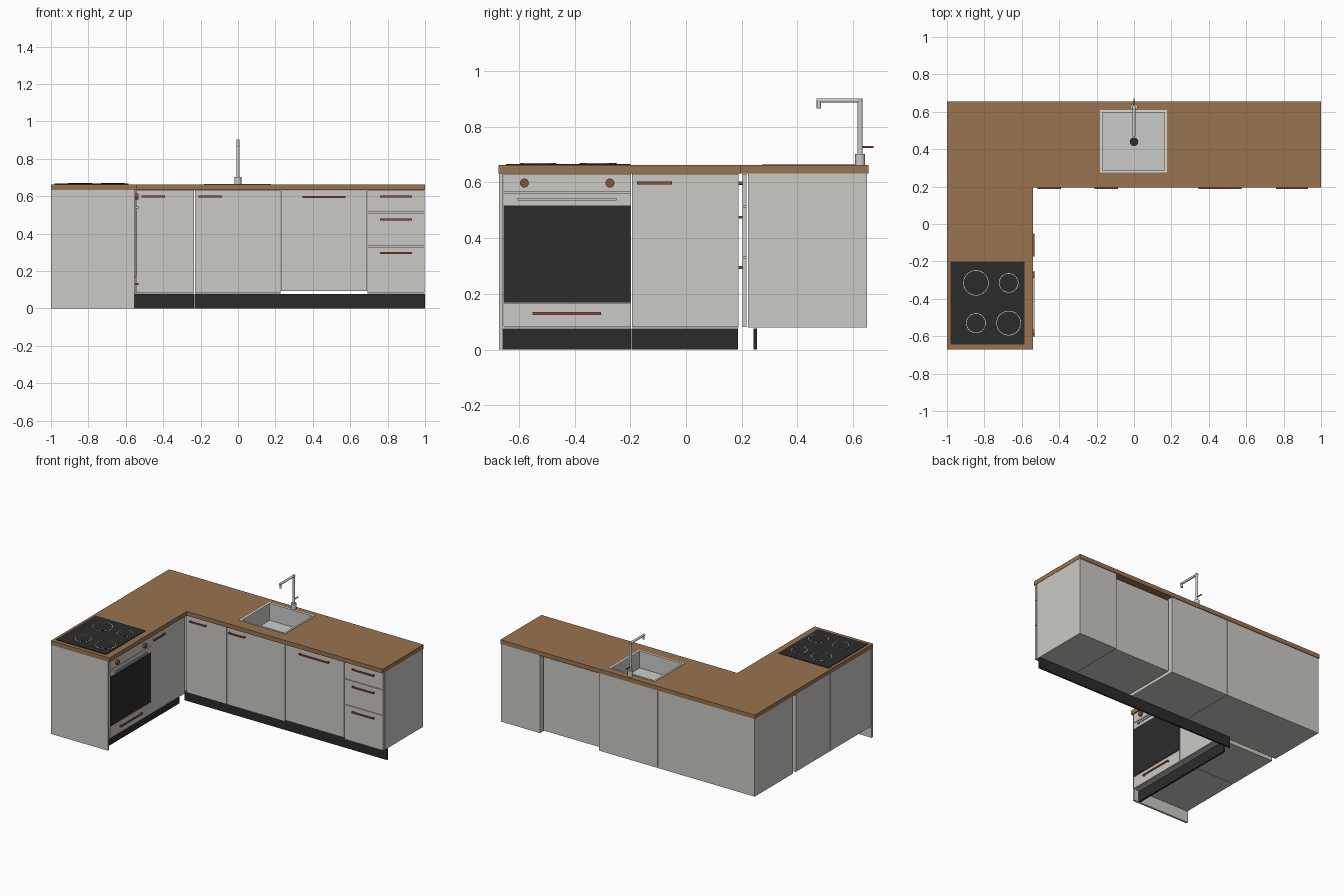
import bpy, bmesh, math
from mathutils import Vector

if "Cube" in bpy.data.objects:
    bpy.data.objects.remove(bpy.data.objects["Cube"])


def material(name, r, g, b):
    m = bpy.data.materials.new(name)
    m.diffuse_color = (r, g, b, 1)
    m.use_nodes = True
    m.node_tree.nodes["Principled BSDF"].inputs["Base Color"].default_value = m.diffuse_color
    return m


CABINET = material("warm light grey", 0.60, 0.59, 0.56)
WOOD = material("wood brown", 0.32, 0.175, 0.08)
BLACK = material("soft black", 0.024, 0.024, 0.024)
COPPER = material("dark copper", 0.25, 0.085, 0.045)
STEEL = material("steel", 0.60, 0.60, 0.59)
RIM = material("bright steel", 0.70, 0.70, 0.69)


def finish(name, bm, mat):
    mesh = bpy.data.meshes.new(name)
    bm.to_mesh(mesh)
    bm.free()
    mesh.materials.append(mat)
    ob = bpy.data.objects.new(name, mesh)
    bpy.context.collection.objects.link(ob)
    return ob


def box(name, x, y, z, mat, open_top=False, inward=False):
    """Box from (min, max) ranges, optionally without its lid."""
    bm = bmesh.new()
    bmesh.ops.create_cube(bm, size=1)
    for v in bm.verts:
        v.co = [r[0] if c < 0 else r[1] for c, r in zip(v.co, (x, y, z))]
    if open_top:
        bm.normal_update()
        lid = [f for f in bm.faces if f.normal.z > 0.9]
        bmesh.ops.delete(bm, geom=lid, context='FACES')
    if inward:
        bmesh.ops.reverse_faces(bm, faces=bm.faces[:])
    return finish(name, bm, mat)


def rod(name, a, b, radius, mat, sides=24):
    """Smooth capped cylinder from point a to point b."""
    a, b = Vector(a), Vector(b)
    bm = bmesh.new()
    bmesh.ops.create_cone(bm, cap_ends=True, segments=sides, radius1=radius,
                          radius2=radius, depth=(b - a).length)
    turn = Vector((0, 0, 1)).rotation_difference(b - a)
    for v in bm.verts:
        v.co = turn @ v.co + (a + b) / 2
    for f in bm.faces:
        f.smooth = len(f.verts) == 4
    for e in bm.edges:
        e.smooth = all(len(f.verts) == 4 for f in e.link_faces)
    return finish(name, bm, mat)


TOP, BASE, DECK = 0.633, 0.08, 0.663
G = 0.002                      # half gap between fronts
BACK_DOOR = (0.203, 0.217)     # door depth range, back run
SIDE_DOOR = (-0.560, -0.547)   # door depth range, side run


def back_front(name, x0, x1, z0, z1):
    box(name, (x0 + G, x1 - G), BACK_DOOR, (z0 + G, z1 - G), CABINET)


def side_front(name, y0, y1, z0, z1):
    box(name, SIDE_DOOR, (y0 + G, y1 - G), (z0 + G, z1 - G), CABINET)


def back_handle(name, x0, x1, z, h=0.005):
    box(name, (x0, x1), (0.188, 0.194), (z - h, z + h), COPPER)
    for x in (x0 + 0.004, x1 - 0.004):
        box(name + "_post", (x - 0.004, x + 0.004), (0.193, 0.204), (z - h, z + h), COPPER)


def side_handle(name, y0, y1, z, mat=COPPER, h=0.005):
    box(name, (-0.539, -0.533), (y0, y1), (z - h, z + h), mat)
    for y in (y0 + 0.004, y1 - 0.004):
        box(name + "_post", (-0.548, -0.538), (y - 0.004, y + 0.004), (z - h, z + h), mat)


# Back run: carcasses
box("corner_cabinet", (-0.995, -0.234), (0.222, 0.65), (BASE, TOP), CABINET)
box("sink_cabinet", (-0.231, 0.227), (0.222, 0.65), (BASE, TOP), CABINET, open_top=True)
box("dishwasher", (0.238, 0.684), (0.222, 0.625), (BASE + 0.012, 0.615), CABINET)
box("drawer_cabinet", (0.692, 0.998), (0.222, 0.65), (BASE, TOP), CABINET)

# Back run: doors, drawers and handles
back_front("corner_door", -0.548, -0.232, BASE, TOP)
back_front("sink_door", -0.232, 0.229, BASE, TOP)
back_front("dishwasher_door", 0.229, 0.691, 0.09, TOP)
for i, (z0, z1, zh) in enumerate([(BASE, 0.331, 0.295), (0.331, 0.513, 0.475),
                                  (0.513, TOP, 0.598)]):
    back_front(f"drawer_{i}", 0.691, 1.0, z0, z1)
    back_handle(f"drawer_handle_{i}", 0.76, 0.93, zh)
back_handle("corner_handle", -0.515, -0.39, 0.598)
back_handle("sink_handle", -0.21, -0.085, 0.598)
back_handle("dishwasher_handle", 0.345, 0.575, 0.596)

# Side run: carcasses and end panel
box("side_cabinet", (-0.995, -0.562), (-0.194, 0.189), (BASE, TOP), CABINET)
box("oven_body", (-0.995, -0.562), (-0.655, -0.198), (BASE, TOP), CABINET)
box("end_panel", (-1.0, -0.553), (-0.670, -0.656), (0.0, TOP), CABINET)

# Side run: door, oven fronts and handles
side_front("side_door", -0.196, 0.19, BASE, TOP)
side_front("oven_control_panel", -0.657, -0.196, 0.565, TOP)
side_front("oven_door", -0.657, -0.196, 0.167, 0.565)
side_front("oven_drawer", -0.657, -0.196, BASE, 0.167)
box("oven_glass", (-0.548, -0.544), (-0.654, -0.199), (0.17, 0.518), BLACK)
side_handle("side_handle", -0.175, -0.05, 0.598)
side_handle("oven_drawer_handle", -0.55, -0.305, 0.13)
side_handle("oven_handle", -0.605, -0.25, 0.54, STEEL)
for y in (-0.58, -0.273):
    rod("oven_knob", (-0.548, y, 0.598), (-0.532, y, 0.598), 0.016, COPPER)

# Plinths
for x0, x1 in [(-0.59, -0.234), (-0.232, 0.229), (0.231, 1.0)]:
    box("back_plinth", (x0, x1), (0.243, 0.255), (0.0, 0.076), BLACK)
for y0, y1 in [(-0.656, -0.197), (-0.195, 0.187)]:
    box("side_plinth", (-0.602, -0.59), (y0, y1), (0.0, 0.076), BLACK)

# Worktops, with an opening left for the sink
for name, x, y in [("side_worktop", (-1, -0.54), (-0.672, 0.195)),
                   ("corner_worktop", (-1, -0.17), (0.195, 0.655)),
                   ("right_worktop", (0.165, 1), (0.195, 0.655)),
                   ("sink_worktop_front", (-0.17, 0.165), (0.195, 0.285)),
                   ("sink_worktop_back", (-0.17, 0.165), (0.598, 0.655))]:
    box(name, x, y, (TOP, DECK), WOOD)

# Sink: rim frame, bowl and drain
SX, SY = (-0.169, 0.164), (0.286, 0.597)
for x, y in [((-0.182, 0.177), (0.275, SY[0])), ((-0.182, 0.177), (SY[1], 0.609)),
             ((-0.182, SX[0]), SY), ((SX[1], 0.177), SY)]:
    box("sink_rim", x, y, (DECK - 0.001, DECK + 0.003), RIM)
box("sink_bowl", SX, SY, (0.545, DECK + 0.001), STEEL, open_top=True, inward=True)
rod("sink_drain", (0, 0.44, 0.545), (0, 0.44, 0.549), 0.023, BLACK)

# Tap: base, column, arm, spout and lever
rod("tap_base", (0, 0.625, DECK), (0, 0.625, 0.703), 0.018, STEEL)
rod("tap_column", (0, 0.625, 0.70), (0, 0.625, 0.902), 0.009, STEEL)
rod("tap_arm", (0, 0.632, 0.894), (0, 0.468, 0.894), 0.008, STEEL)
rod("tap_spout", (0, 0.477, 0.866), (0, 0.477, 0.896), 0.008, STEEL)
rod("tap_lever", (0, 0.63, 0.727), (0, 0.672, 0.727), 0.004, COPPER, 12)

# Hob with four ringed plates
box("hob", (-0.98, -0.585), (-0.645, -0.2), (DECK, DECK + 0.004), BLACK)
for x, y, r in [(-0.845, -0.315, 0.068), (-0.67, -0.315, 0.052),
                (-0.845, -0.53, 0.053), (-0.67, -0.53, 0.066)]:
    rod("hob_ring", (x, y, DECK + 0.003), (x, y, DECK + 0.005), r, RIM, 40)
    rod("hob_plate", (x, y, DECK + 0.003), (x, y, DECK + 0.006), r - 0.003, BLACK, 40)
